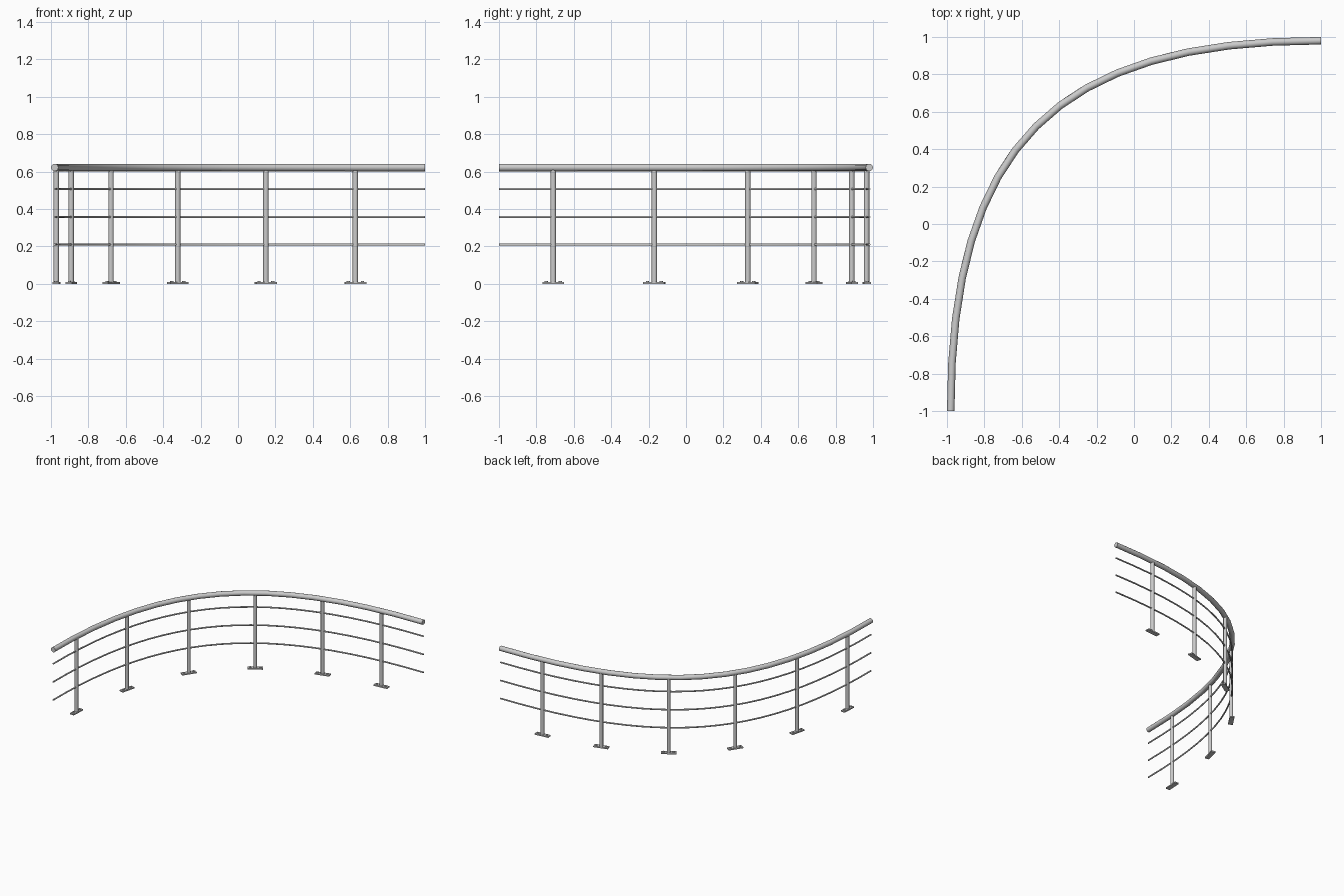
import bpy, math
from mathutils import Vector

if "Cube" in bpy.data.objects:
    bpy.data.objects.remove(bpy.data.objects["Cube"])

# Plan path of the railing: one cubic quarter bend
H = 1.42
P = [Vector((-0.98, -1, 0)), Vector((-0.98, -1 + H, 0)),
     Vector((1 - H, 0.98, 0)), Vector((1, 0.98, 0))]


def point(t):
    u = 1 - t
    return u**3 * P[0] + 3 * u * u * t * P[1] + 3 * u * t * t * P[2] + t**3 * P[3]


def smooth():
    bpy.ops.object.shade_smooth_by_angle(angle=math.radians(50))


def tube(name, z, radius, res, steps):
    cu = bpy.data.curves.new(name, 'CURVE')
    cu.dimensions = '3D'
    cu.twist_mode = 'Z_UP'
    cu.resolution_u = steps
    cu.bevel_depth = radius
    cu.bevel_resolution = res
    cu.use_fill_caps = True
    sp = cu.splines.new('BEZIER')
    sp.bezier_points.add(1)
    for bp, co, left, right in ((sp.bezier_points[0], P[0], 2 * P[0] - P[1], P[1]),
                                (sp.bezier_points[1], P[3], P[2], 2 * P[3] - P[2])):
        bp.handle_left_type = bp.handle_right_type = 'FREE'
        bp.co, bp.handle_left, bp.handle_right = co, left, right
    ob = bpy.data.objects.new(name, cu)
    ob.location.z = z
    bpy.context.collection.objects.link(ob)
    bpy.ops.object.select_all(action='DESELECT')
    ob.select_set(True)
    bpy.context.view_layer.objects.active = ob
    bpy.ops.object.convert(target='MESH')
    smooth()


def cylinder(name, x, y, z0, z1, r, n):
    bpy.ops.mesh.primitive_cylinder_add(vertices=n, radius=r, depth=z1 - z0,
                                        location=(x, y, (z0 + z1) / 2))
    bpy.context.object.name = name
    smooth()


# Handrail and three thin rods
tube("handrail", 0.622, 0.02, 4, 16)
for i, z in enumerate((0.21, 0.358, 0.507)):
    tube(f"rod_{i + 1}", z, 0.006, 4, 24)

# Posts with base plates and bolts, snapped to the path
samples = [i / 800 for i in range(801)]
spots = [(-0.975, -0.709), (-0.896, -0.168), (-0.677, 0.329),
         (-0.322, 0.682), (0.15, 0.885), (0.628, 0.965)]
for i, (x, y) in enumerate(spots, 1):
    t = min(samples, key=lambda s: (point(s) - Vector((x, y, 0))).length)
    c = point(t)
    d = (point(t + 0.001) - point(t - 0.001)).normalized()
    cylinder(f"post_{i}", c.x, c.y, 0.005, 0.613, 0.0145, 24)
    bpy.ops.mesh.primitive_cube_add(size=1, location=(c.x, c.y, 0.005),
                                    rotation=(0, 0, math.atan2(d.y, d.x)))
    plate = bpy.context.object
    plate.name = f"base_plate_{i}"
    plate.scale = (0.115, 0.036, 0.01)
    for side in (-1, 1):
        b = c + d * side * 0.038
        cylinder(f"bolt_{i}_{'a' if side < 0 else 'b'}", b.x, b.y, 0.008, 0.016, 0.009, 16)
